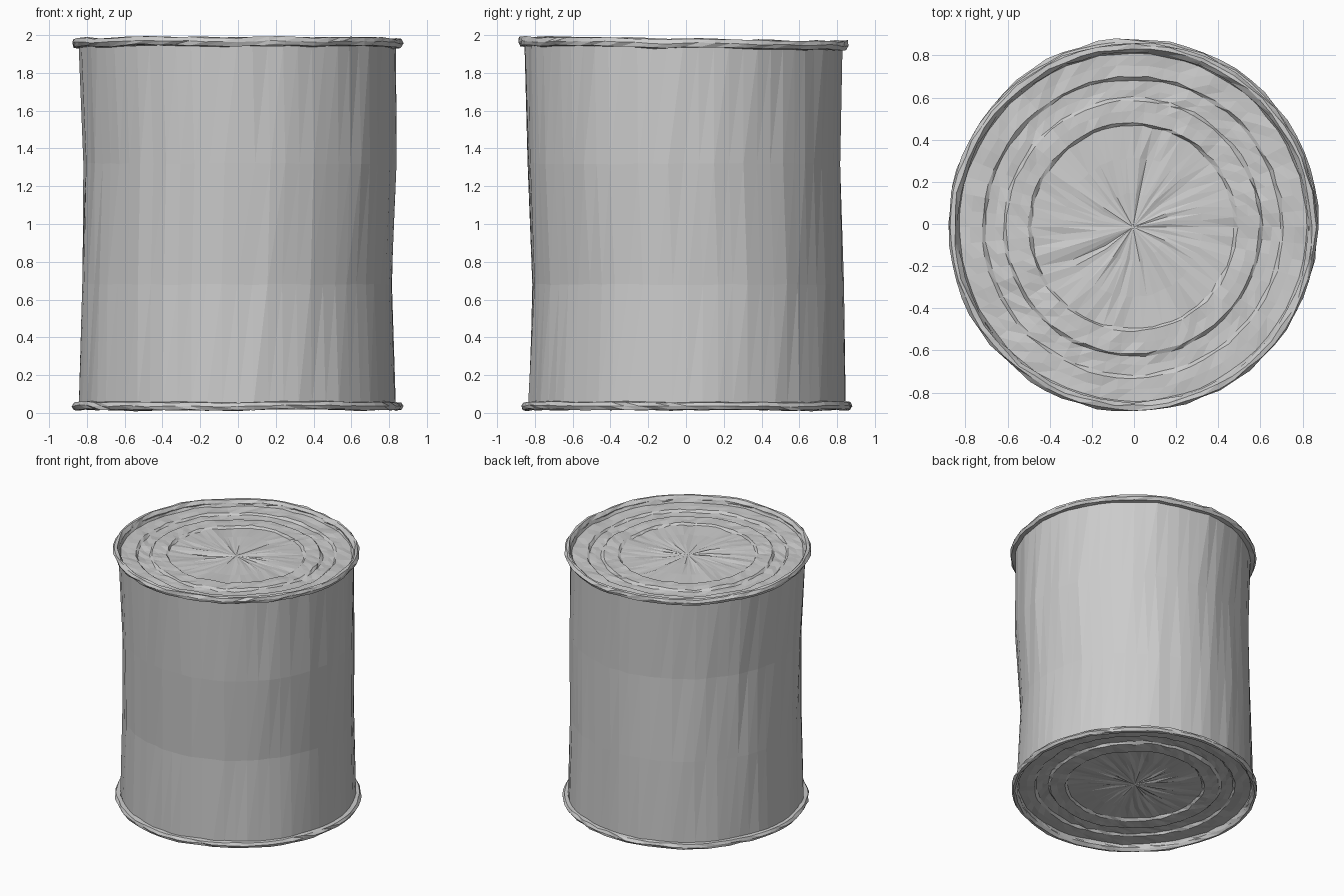
import bpy, bmesh, math, random

cube = bpy.data.objects.get("Cube")
if cube:
    bpy.data.objects.remove(cube, do_unlink=True)

random.seed(7)
SEGMENTS = 64

tin = bpy.data.materials.new("grey tin")
tin.use_nodes = True
grey = (0.6, 0.6, 0.6, 1)
tin.diffuse_color = grey
tin.node_tree.nodes["Principled BSDF"].inputs["Base Color"].default_value = grey


def smooth_noise(amount):
    """A gentle random wave round the can."""
    waves = [(n, random.uniform(0, math.tau), random.uniform(0.4, 1)) for n in (3, 5, 8, 13)]
    return lambda a: amount * sum(s * math.sin(n * a + p) for n, p, s in waves) / 2


def lathe(name, profile, centre, jitter_r, jitter_z, wave_z=None, tilt=0.0, close=False, fan=False):
    """Turn (radius, z) points into a dented, flat-faced ring surface."""
    bm = bmesh.new()
    rings = []
    for i, (r, z) in enumerate(profile):
        cx, cy = centre[i] if isinstance(centre, list) else centre
        ring = []
        for k in range(SEGMENTS):
            a = math.tau * k / SEGMENTS
            rr = r + random.uniform(-jitter_r, jitter_r)
            x, y = cx + rr * math.cos(a), cy + rr * math.sin(a)
            zz = z + random.uniform(-jitter_z, jitter_z) + tilt * y
            zz += wave_z(a) if wave_z else 0
            ring.append(bm.verts.new((x, y, zz)))
        rings.append(ring)
    pairs = list(zip(rings, rings[1:]))
    if close:
        pairs.append((rings[-1], rings[0]))
    for low, high in pairs:
        for k in range(SEGMENTS):
            n = (k + 1) % SEGMENTS
            bm.faces.new((low[k], low[n], high[n]))
            bm.faces.new((low[k], high[n], high[k]))
    if fan:
        hub = bm.verts.new((*centre, profile[-1][1]))
        for k in range(SEGMENTS):
            bm.faces.new((rings[-1][k], rings[-1][(k + 1) % SEGMENTS], hub))
    bmesh.ops.recalc_face_normals(bm, faces=bm.faces)
    # Open discs face away from the can's middle
    if fan:
        up = sum(f.normal.z for f in bm.faces) > 0
        if up != (profile[0][1] > 1):
            bmesh.ops.reverse_faces(bm, faces=bm.faces)
    mesh = bpy.data.meshes.new(name)
    bm.to_mesh(mesh)
    bm.free()
    mesh.materials.append(tin)
    obj = bpy.data.objects.new(name, mesh)
    bpy.context.collection.objects.link(obj)
    return obj


TOP, BOTTOM = (-0.005, -0.015), (-0.002, 0.005)
TILT = -0.014

# Dented wall, its middle pushed slightly off centre
lathe("can_wall",
      [(0.84, 0.03), (0.822, 0.68), (0.828, 1.32), (0.838, 1.945)],
      [BOTTOM, (-0.005, 0.01), (0.01, -0.013), TOP], 0.006, 0.004)

# Rolled rims
rim = [(0.835, -0.025), (0.866, -0.022), (0.876, 0.0), (0.866, 0.021), (0.848, 0.023), (0.832, 0.0)]
top_wave = smooth_noise(0.006)
lathe("top_rim", [(r, 1.957 + z) for r, z in rim], TOP, 0.006, 0.003,
      top_wave, TILT, close=True)
bottom_wave = smooth_noise(0.004)
lathe("bottom_rim", [(r, 0.036 - z * 0.9) for r, z in rim], BOTTOM, 0.006, 0.003,
      bottom_wave, close=True)

# Recessed lids with stepped rings and a crumpled centre
lid = [(0.838, 0.0), (0.825, -0.03), (0.77, -0.03), (0.715, -0.03), (0.70, -0.045),
       (0.655, -0.045), (0.615, -0.045), (0.60, -0.03), (0.55, -0.03), (0.495, -0.03),
       (0.48, -0.045), (0.33, -0.045), (0.16, -0.045)]
lathe("top_lid", [(r, 1.962 + z) for r, z in lid], TOP, 0.005, 0.005,
      top_wave, TILT, fan=True)
lathe("bottom_lid", [(r, 0.03 - z) for r, z in lid], BOTTOM, 0.005, 0.005,
      bottom_wave, fan=True)
